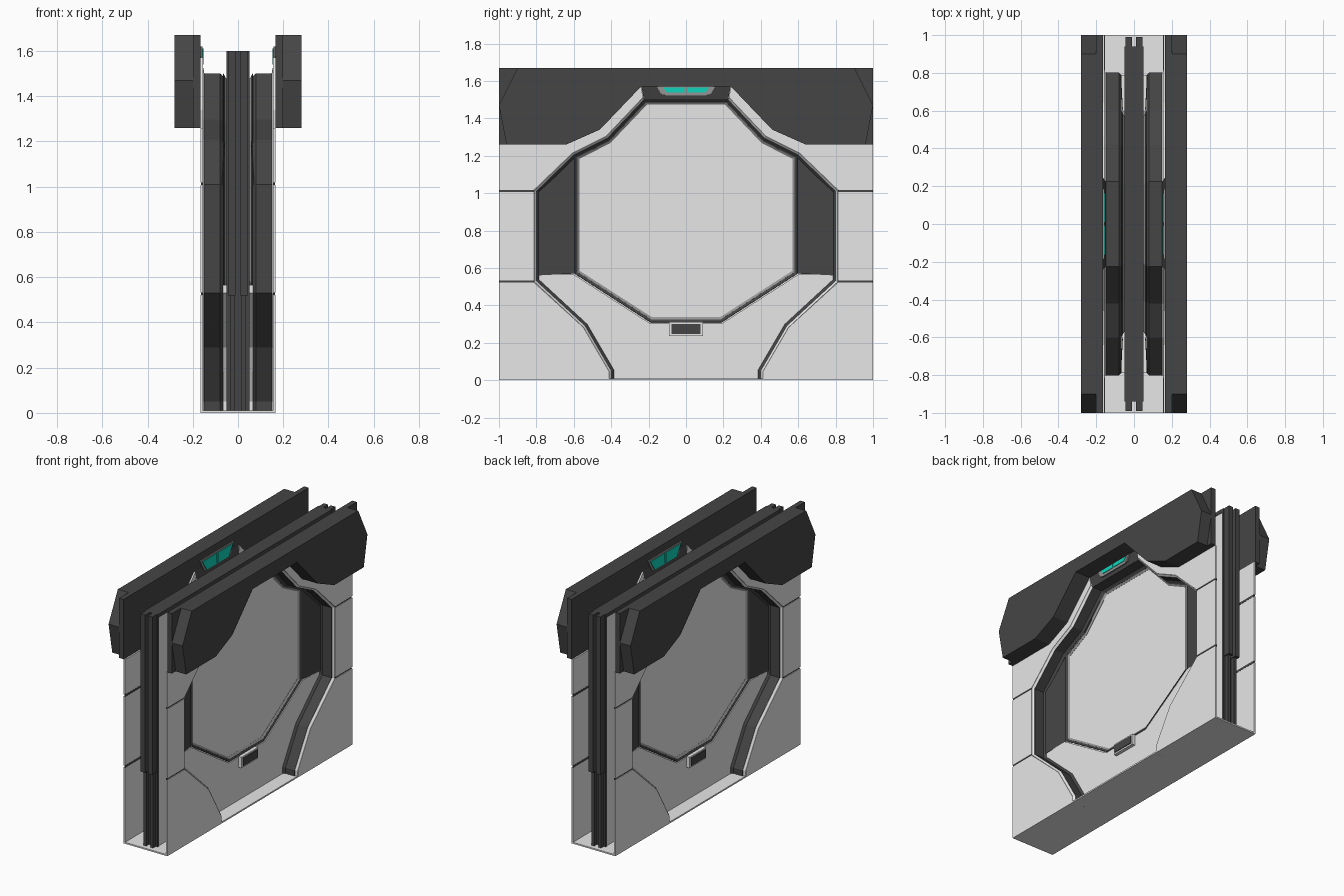
import bpy, bmesh
from mathutils import Vector

cube = bpy.data.objects.get("Cube")
if cube:
    bpy.data.objects.remove(cube, do_unlink=True)


def material(name, rgb):
    m = bpy.data.materials.new(name)
    m.use_nodes = True
    m.diffuse_color = (*rgb, 1)
    m.node_tree.nodes["Principled BSDF"].inputs["Base Color"].default_value = (*rgb, 1)
    return m


DARK = material("charcoal", (0.06, 0.06, 0.06))
LIGHT = material("pale grey", (0.8, 0.8, 0.8))
MID = material("mid grey", (0.3, 0.3, 0.3))
TEAL = material("teal light", (0.004, 0.66, 0.5))


def finish(name, bm, mat, mirror):
    bmesh.ops.recalc_face_normals(bm, faces=bm.faces)
    me = bpy.data.meshes.new(name)
    bm.to_mesh(me)
    bm.free()
    me.materials.append(mat)
    ob = bpy.data.objects.new(name, me)
    bpy.context.collection.objects.link(ob)
    if any(mirror):
        mod = ob.modifiers.new("mirror", 'MIRROR')
        mod.use_axis = (mirror[0], mirror[1], False)
        mod.use_mirror_merge = False
    return ob


def plate(name, outline, x0, x1, mat, mirror=(True, False)):
    """Extrude a (y, z) outline between two x positions."""
    bm = bmesh.new()
    a = [bm.verts.new((x0, y, z)) for y, z in outline]
    b = [bm.verts.new((x1, y, z)) for y, z in outline]
    bm.faces.new(a)
    bm.faces.new(b)
    for i in range(len(a)):
        j = (i + 1) % len(a)
        bm.faces.new((a[i], a[j], b[j], b[i]))
    return finish(name, bm, mat, mirror)


def band(name, rows, mat, closed=False, mirror=(True, False)):
    """Thin strip through matching (y, z) paths, each at its own x."""
    bm = bmesh.new()
    loops = [[bm.verts.new((x, y, z)) for y, z in path] for path, x in rows]
    for a, b in zip(loops, loops[1:]):
        for i in range(len(a) if closed else len(a) - 1):
            j = (i + 1) % len(a)
            bm.faces.new((a[i], a[j], b[j], b[i]))
    ob = finish(name, bm, mat, mirror)
    sol = ob.modifiers.new("thickness", 'SOLIDIFY')
    sol.thickness = 0.003
    sol.offset = 0
    return ob


def rect(y0, y1, z0, z1):
    return [(y0, z0), (y1, z0), (y1, z1), (y0, z1)]


def sym(half):
    return half + [(-y, z) for y, z in reversed(half)]


def offset(path, d, closed=False):
    """Mitred offset of a path, positive to the right of travel."""
    out, n = [], len(path)
    pts = [Vector(p) for p in path]
    for i, p in enumerate(pts):
        dirs = []
        if i > 0 or closed:
            dirs.append((p - pts[i - 1]).normalized())
        if i < n - 1 or closed:
            dirs.append((pts[(i + 1) % n] - p).normalized())
        norms = [Vector((t.y, -t.x)) for t in dirs]
        m = sum(norms, Vector((0, 0))).normalized()
        out.append(tuple(p + m * d / m.dot(norms[0])))
    return out


# Base and pale core with dark caps on its top and ends
plate("floor_slab", rect(-1, 1, 0, 0.01), -0.165, 0.165, LIGHT, (False, False))
plate("core", rect(-0.93, 0.93, 0.01, 1.59), -0.046, 0.046, LIGHT, (False, False))
plate("core_top_cap", rect(-0.94, 0.94, 1.575, 1.6), -0.05, 0.05, DARK, (False, False))
plate("core_end_cap", rect(0.925, 0.94, 0.01, 1.6), -0.05, 0.05, DARK, (False, True))
plate("end_upper_rail", rect(0.94, 0.99, 0.52, 1.6), 0.01, 0.044, DARK, (True, True))
plate("end_lower_rail", rect(0.94, 0.97, 0.01, 0.52), 0.015, 0.036, DARK, (True, True))

# Opening contour: dark recess wall and pale bevelled lip
contour = sym([(0.4, 0), (0.4, 0.05), (0.54, 0.29), (0.8, 0.53), (0.8, 1.01),
               (0.6, 1.205), (0.42, 1.295), (0.225, 1.5)])
outer = offset(contour, 0.012)
inner = offset(contour, -0.014)
band("recess_wall", [(contour, 0.15), (contour, 0.08), (inner, 0.066)], DARK)
band("opening_lip", [(outer[:8], 0.163), (contour[:8], 0.15)], LIGHT, mirror=(True, True))

# Outer skin in three pieces with seams between them
o = outer[:8]
edge = o[3][0]
header_low = [(0.24, 1.57), (0.46, 1.34), (0.64, 1.26)]
plate("skin_lower", o[:3] + [(edge, 0.522), (1, 0.522), (1, 0)], 0.155, 0.165, LIGHT, (True, True))
plate("skin_middle", rect(edge, 1, 0.533, 1.007), 0.155, 0.165, LIGHT, (True, True))
plate("skin_upper", [(1, 1.018), (edge, 1.018)] + o[5:] + header_low + [(1, 1.26)],
      0.155, 0.165, LIGHT, (True, True))
for z in (0.5275, 1.0125):
    plate("skin_seam", rect(edge, 1, z - 0.008, z + 0.008), 0.154, 0.161, DARK, (True, True))

# Recessed centre: pane, rim, side slopes and lower panel
octagon = sym([(0.19, 0.31), (0.595, 0.57), (0.595, 1.2), (0.42, 1.29), (0.22, 1.5)])
plate("window_pane", octagon, 0.044, 0.05, LIGHT)
rim = offset(octagon, -0.014, True)
band("window_rim", [(octagon, 0.065), (rim, 0.059)], DARK, True)
band("window_rim_bevel", [(rim, 0.059), (offset(rim, -0.012, True), 0.051)], MID, True)
band("side_slope", [([(0.79, 0.56), (0.79, 1.01)], 0.07),
                    ([(0.595, 0.57), (0.595, 1.2)], 0.06)], DARK, mirror=(True, True))
plate("lower_panel", sym([(0.4, 0), (0.4, 0.05), (0.53, 0.29), (0.79, 0.53), (0.79, 0.565),
                          (0.6, 0.565), (0.195, 0.305)]), 0.044, 0.067, LIGHT)

# Small bracket beneath the window
plate("bracket_frame", rect(-0.09, 0.09, 0.235, 0.31), 0.066, 0.09, LIGHT)
plate("bracket_insert", rect(-0.077, 0.077, 0.246, 0.3), 0.09, 0.095, DARK)

# Overhead header: full backing plate and chamfered outer block
low = list(reversed(header_low))
plate("header_back", sym([(1, 1.67), (1, 1.26)] + low), 0.165, 0.2, DARK)
plate("header_block", sym([(0.9, 1.67), (1, 1.47), (0.96, 1.26)] + low), 0.2, 0.28, DARK)

# Header lamp: lens facing outwards, and a larger lens on the inner face
band("lamp_recess", [([(-0.24, 1.575), (0.24, 1.575)], 0.166),
                     ([(-0.225, 1.5), (0.225, 1.5)], 0.15)], DARK)
plate("lamp_frame", [(-0.15, 1.572), (-0.11, 1.52), (0.11, 1.52), (0.15, 1.572)],
      0.159, 0.168, MID)
plate("lamp_lens", [(0.008, 1.565), (0.008, 1.538), (0.1, 1.538), (0.125, 1.565)],
      0.166, 0.172, TEAL, (True, True))
plate("lamp_rear_frame", sym([(0.13, 1.525), (0.185, 1.62)]), 0.157, 0.166, MID)
plate("lamp_rear_lens", [(0.008, 1.61), (0.008, 1.54), (0.12, 1.54), (0.165, 1.61)],
      0.152, 0.158, TEAL, (True, True))
